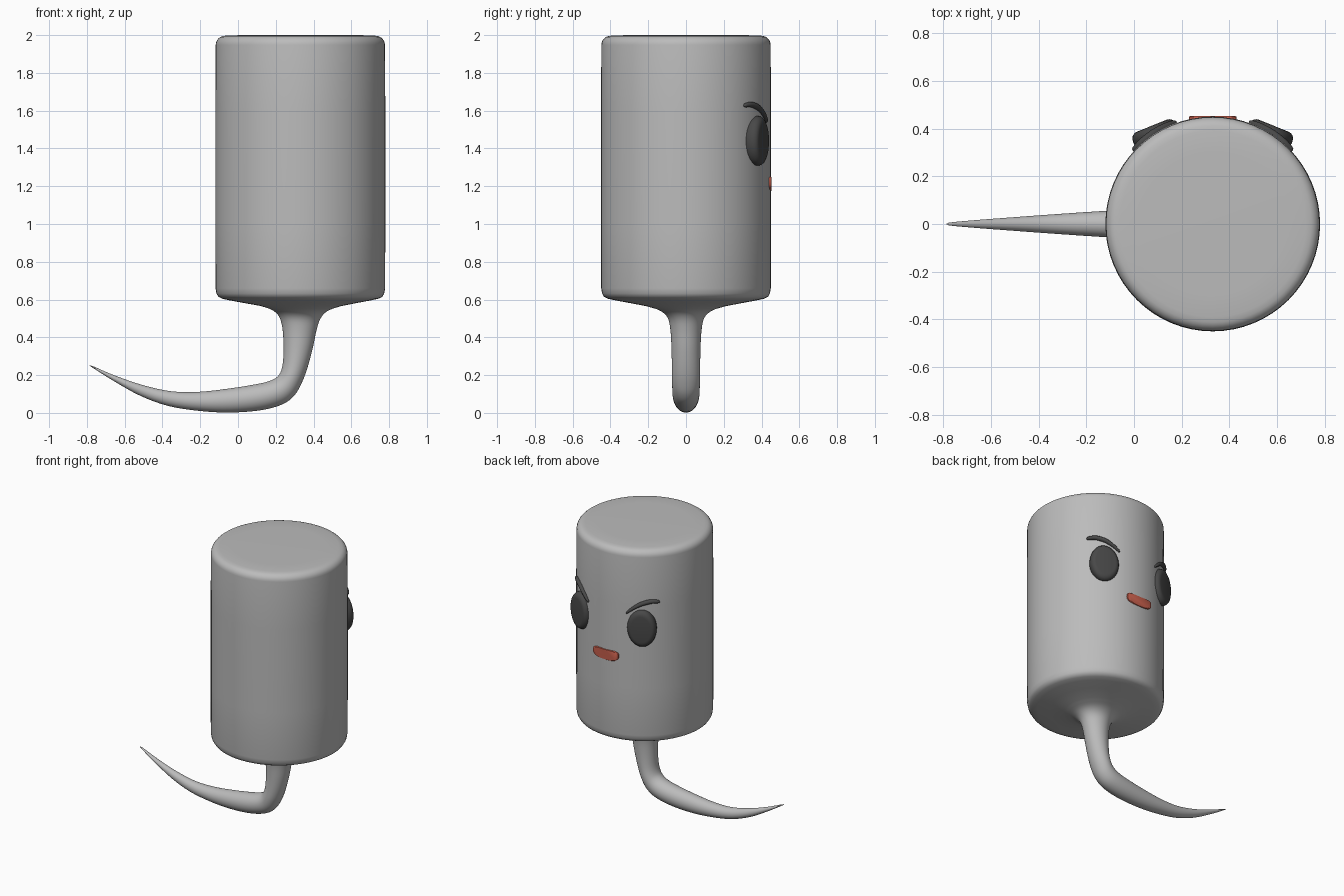
import bpy, bmesh, math
from mathutils import Vector

if "Cube" in bpy.data.objects:
    bpy.data.objects.remove(bpy.data.objects["Cube"])

CX, R = 0.33, 0.45          # body axis and radius


def material(name, rgb):
    m = bpy.data.materials.new(name)
    m.diffuse_color = (*rgb, 1)
    m.use_nodes = True
    m.node_tree.nodes["Principled BSDF"].inputs["Base Color"].default_value = m.diffuse_color
    return m


grey = material("light grey", (0.5, 0.5, 0.5))
dark = material("dark grey", (0.065, 0.065, 0.065))
red = material("muted red", (0.55, 0.11, 0.07))


def loft(name, rings, mat, angle=40):
    """Skin a list of equal-length closed rings and cap both ends."""
    bm = bmesh.new()
    loops = [[bm.verts.new(p) for p in ring] for ring in rings]
    n = len(loops[0])
    for a, b in zip(loops, loops[1:]):
        for i in range(n):
            j = (i + 1) % n
            bm.faces.new((a[i], a[j], b[j], b[i]))
    bm.faces.new(loops[0])
    bm.faces.new(loops[-1])
    bmesh.ops.recalc_face_normals(bm, faces=bm.faces)
    me = bpy.data.meshes.new(name)
    bm.to_mesh(me)
    bm.free()
    me.materials.append(mat)
    ob = bpy.data.objects.new(name, me)
    bpy.context.collection.objects.link(ob)
    bpy.ops.object.select_all(action='DESELECT')
    ob.select_set(True)
    bpy.context.view_layer.objects.active = ob
    bpy.ops.object.shade_smooth_by_angle(angle=math.radians(angle))
    return ob


def ellipse(center, u, v, n, power=1.0):
    """Closed ring around center with half axes u and v (power < 1 is boxier)."""
    pts = []
    for i in range(n):
        t = 2 * math.pi * i / n
        c, s = math.cos(t), math.sin(t)
        c = math.copysign(abs(c) ** power, c)
        s = math.copysign(abs(s) ** power, s)
        pts.append(Vector(center) + Vector(u) * c + Vector(v) * s)
    return pts


def catmull(rows, steps):
    """Smoothly resample rows of numbers."""
    rows = [Vector(r) for r in rows]
    ext = [rows[0] * 2 - rows[1]] + rows + [rows[-1] * 2 - rows[-2]]
    out = []
    for p0, p1, p2, p3 in zip(ext, ext[1:], ext[2:], ext[3:]):
        for k in range(steps):
            t = k / steps
            out.append(0.5 * (2 * p1 + (p2 - p0) * t
                              + (2 * p0 - 5 * p1 + 4 * p2 - p3) * t * t
                              + (3 * p1 - p0 - 3 * p2 + p3) * t ** 3))
    return out + [rows[-1]]


# Body: rounded cylinder whose underside flows into the tail
SEG = 64
profile = [(0.30, 2.0), (0.39, 1.998)]
for k in range(1, 7):
    a = math.radians(15 * k)
    profile.append((0.40 + 0.048 * math.sin(a), 1.948 + 0.048 * math.cos(a)))
profile += [(R, 1.6), (R, 1.0), (0.449, 0.66), (0.444, 0.632), (0.434, 0.615),
            (0.415, 0.605), (0.38, 0.597), (0.30, 0.582)]
rings = [ellipse((CX, 0, z), (r, 0, 0), (0, r, 0), SEG) for r, z in profile]

# Tail: inner and outer silhouette points (x, z, x, z) and half width in y
tail = [
    (0.12, 0.566, 0.54, 0.564, 0.21),
    (0.18, 0.545, 0.475, 0.54, 0.14),
    (0.217, 0.51, 0.437, 0.50, 0.098),
    (0.235, 0.45, 0.415, 0.435, 0.083),
    (0.241, 0.36, 0.395, 0.34, 0.077),
    (0.238, 0.27, 0.368, 0.24, 0.075),
    (0.225, 0.215, 0.338, 0.16, 0.075),
    (0.20, 0.185, 0.298, 0.092, 0.073),
    (0.155, 0.165, 0.235, 0.045, 0.072),
    (0.08, 0.149, 0.12, 0.014, 0.068),
    (-0.04, 0.130, -0.04, 0.002, 0.060),
    (-0.20, 0.112, -0.20, 0.010, 0.050),
    (-0.35, 0.114, -0.37, 0.037, 0.039),
    (-0.50, 0.146, -0.52, 0.092, 0.028),
    (-0.65, 0.197, -0.66, 0.170, 0.017),
    (-0.765, 0.246, -0.768, 0.238, 0.007),
    (-0.785, 0.251, -0.785, 0.249, 0.001),
]
for ax, az, bx, bz, w in catmull(tail, 4):
    A, B = Vector((ax, 0, az)), Vector((bx, 0, bz))
    rings.append(ellipse((A + B) / 2, (B - A) / 2, (0, w, 0), SEG))
loft("body_with_tail", rings, grey, 60)

# Eyes and slanted brows, mirrored about the body axis
UP = Vector((0, 0, 1))
for side, tag in ((-1, "left"), (1, "right")):
    a = math.radians(22)
    normal = Vector((side * math.sin(a), math.cos(a), 0))
    across = normal.cross(UP)
    front = Vector((CX + side * 0.255, 0.41, 1.44))
    eye = []
    for d, s in ((-0.09, 0.9), (-0.05, 0.98), (-0.035, 1), (-0.02, 0.98),
                 (-0.007, 0.91), (0, 0.8), (0.002, 0.7)):
        eye.append(ellipse(front + normal * d, across * 0.098 * s, UP * 0.132 * s, 40))
    loft("eye_" + tag, eye, dark)

    # brow rows: angle round the body, height, half thickness
    brow = []
    for deg, z, h in catmull([(47.5, 1.626, 0.004), (46, 1.629, 0.011), (40, 1.632, 0.015),
                              (32, 1.614, 0.016), (25, 1.58, 0.014), (20.5, 1.55, 0.010),
                              (19.5, 1.543, 0.004)], 4):
        t = math.radians(deg)
        out = Vector((side * math.sin(t), math.cos(t), 0))
        brow.append(ellipse(Vector((CX, 0, z)) + out * 0.453, out * h * 1.1, UP * h, 12))
    loft("brow_" + tag, brow, dark, 60)

# Mouth: thin rounded bar, ends lifted a little
mouth = []
for y, s in ((0.425, 1), (0.449, 1), (0.453, 0.93)):
    ring = ellipse((CX, y, 1.212), (0.1 * s, 0, 0), (0, 0, 0.038 * s), 40, 0.6)
    for p in ring:
        p.z += 0.9 * (p.x - CX) ** 2
    mouth.append(ring)
loft("mouth", mouth, red)
